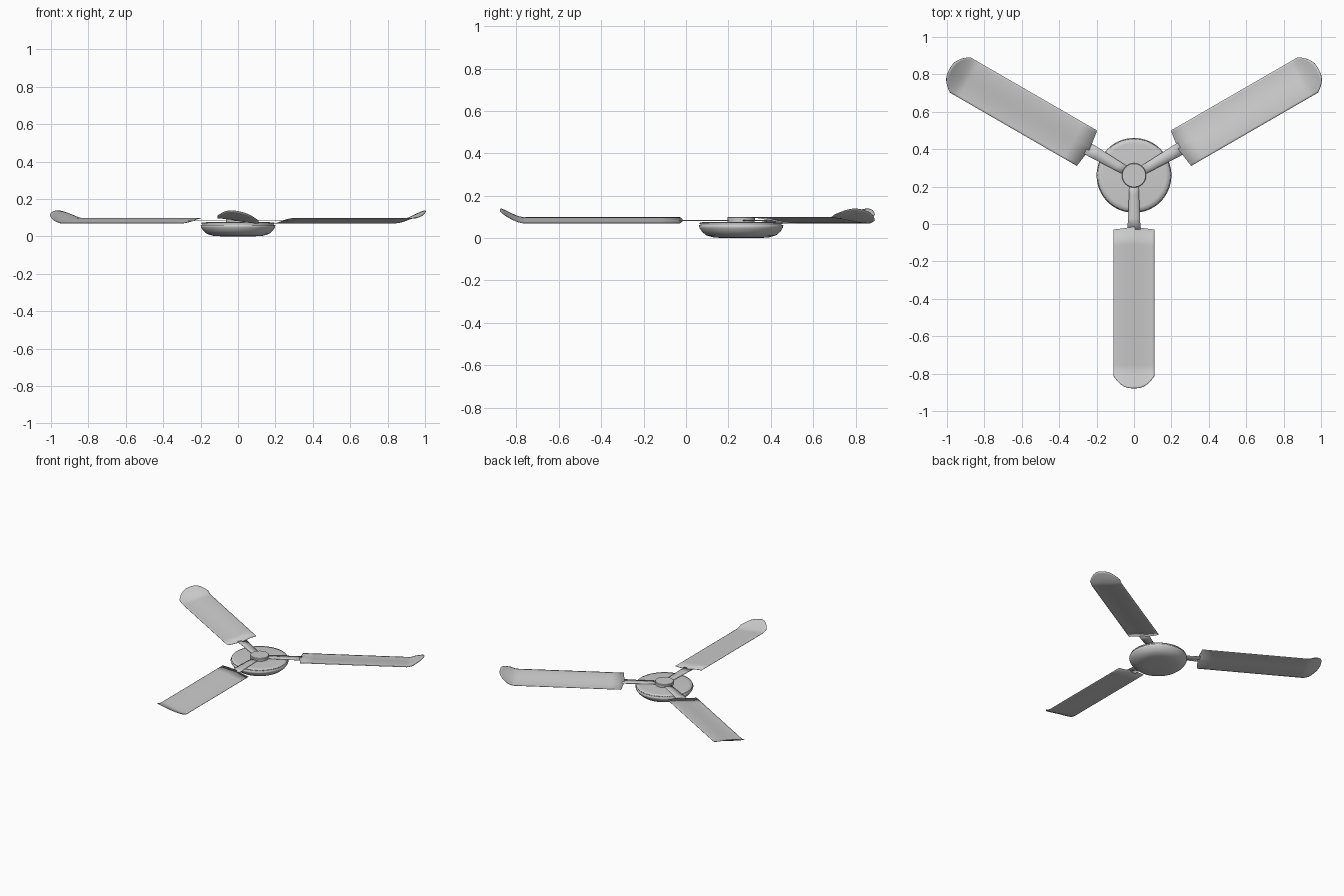
import bpy
import bmesh
import math
from mathutils import Matrix

if "Cube" in bpy.data.objects:
    bpy.data.objects.remove(bpy.data.objects["Cube"], do_unlink=True)

HUB_Y = 0.26
BLADE_ANGLES = {"front": -90, "right": 150, "left": 30}

grey = bpy.data.materials.new("light_grey_metal")
grey.use_nodes = True
COLOUR = (0.6, 0.6, 0.6, 1)
grey.diffuse_color = COLOUR
grey.node_tree.nodes["Principled BSDF"].inputs["Base Color"].default_value = COLOUR


def finish(name, bm, angle=0):
    """Turn a bmesh into an object placed around the hub axis."""
    bmesh.ops.recalc_face_normals(bm, faces=bm.faces)
    bm.transform(Matrix.Translation((0, HUB_Y, 0)) @ Matrix.Rotation(math.radians(angle), 4, "Z"))
    mesh = bpy.data.meshes.new(name)
    bm.to_mesh(mesh)
    bm.free()
    mesh.materials.append(grey)
    mesh.shade_smooth()
    obj = bpy.data.objects.new(name, mesh)
    bpy.context.collection.objects.link(obj)
    return obj


def lathe(name, profile, steps=64):
    bm = bmesh.new()
    verts = [bm.verts.new((r, 0, z)) for r, z in profile]
    edges = [bm.edges.new(pair) for pair in zip(verts, verts[1:])]
    bmesh.ops.spin(bm, geom=verts + edges, axis=(0, 0, 1), cent=(0, 0, 0),
                   angle=math.tau, steps=steps)
    bmesh.ops.remove_doubles(bm, verts=bm.verts, dist=0.0001)
    return finish(name, bm)


def sheet(name, point, rows, cols, angle):
    """Thin panel from a function of t (root to tip, 0..1) and v (across, -1..1)."""
    bm = bmesh.new()
    grid = [[bm.verts.new(point(i / rows, 2 * j / cols - 1)) for j in range(cols + 1)]
            for i in range(rows + 1)]
    for a, b in zip(grid, grid[1:]):
        for j in range(cols):
            bm.faces.new((a[j], b[j], b[j + 1], a[j + 1]))
    obj = finish(name, bm, angle)
    if obj.data.polygons[0].normal.z < 0:
        obj.data.flip_normals()
    solid = obj.modifiers.new("thickness", "SOLIDIFY")
    solid.thickness = 0.003
    solid.offset = 0
    return obj


def blade_point(t, v):
    # Rounded tip, pitched cross-section, and an upswept end
    root = 0.275 + 0.015 * abs(v)
    tip = 1.138 - 0.065 * abs(v) ** 2.6
    r = root + (tip - root) * t ** 0.6
    lift = 0.05 * max(0, (r - 1.03) / 0.108) ** 1.4
    return r, 0.109 * v, 0.084 - 0.013 * math.sin(v * math.pi / 2) + lift


def arm_point(t, v):
    return 0.04 + 0.25 * t, v * (0.024 + 0.011 * t), 0.083


# Motor housing: shallow bowl, groove and lid
lathe("motor_housing", [(0, 0), (0.08, 0), (0.13, 0.003), (0.165, 0.013), (0.185, 0.03),
                        (0.196, 0.047), (0.2, 0.06), (0.188, 0.064), (0.196, 0.067),
                        (0.194, 0.074), (0.17, 0.076), (0, 0.077)])

# Raised centre cap
cap = lathe("centre_cap", [(0, 0.074), (0.064, 0.074), (0.065, 0.097), (0.062, 0.1), (0, 0.1)])
bpy.context.view_layer.objects.active = cap
cap.select_set(True)
bpy.ops.object.shade_smooth_by_angle(angle=math.radians(35))
cap.select_set(False)

# Three blades with their mounting arms
for side, angle in BLADE_ANGLES.items():
    sheet(side + "_blade", blade_point, 40, 20, angle)
    sheet(side + "_arm", arm_point, 4, 2, angle)
